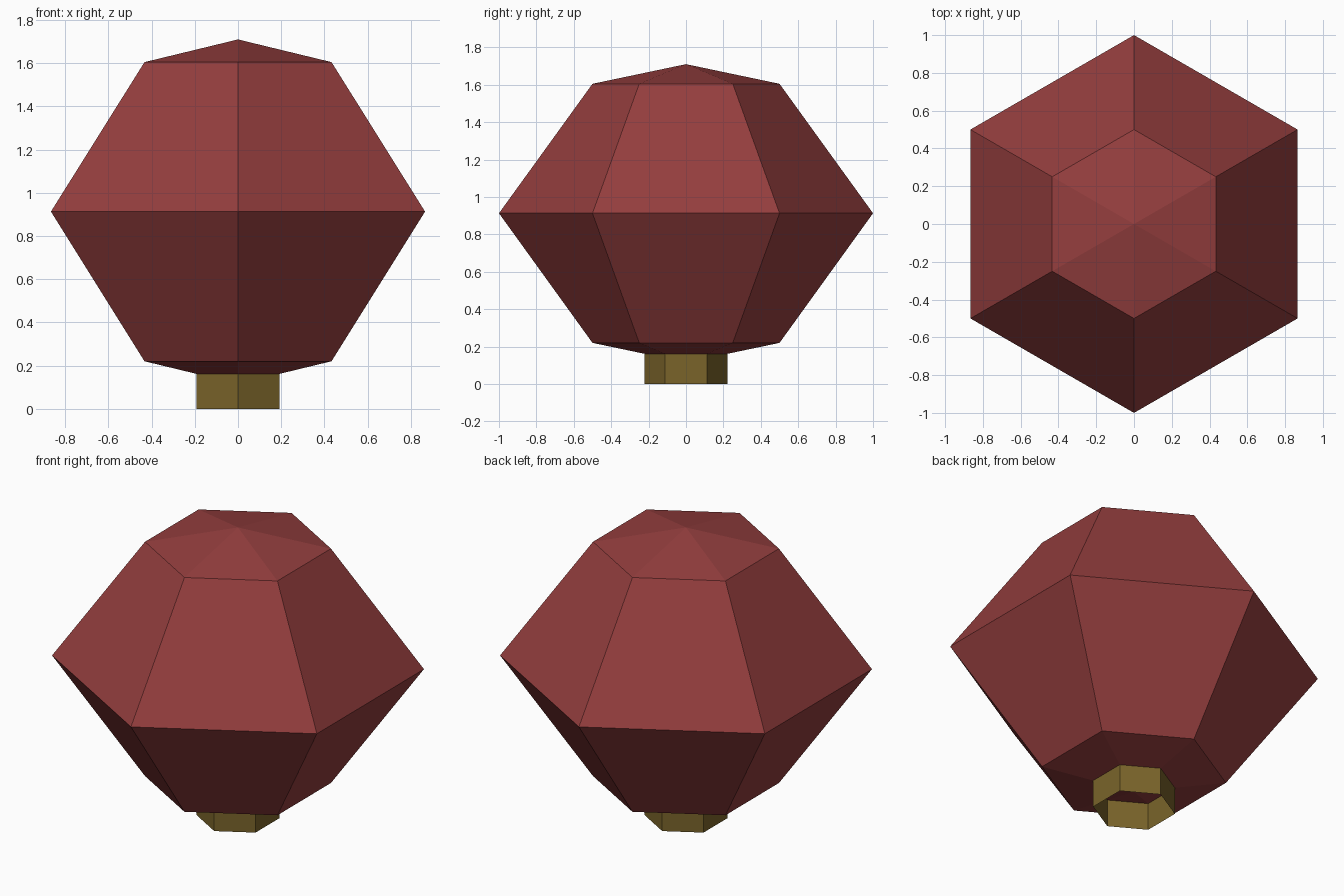
import bpy
import bmesh
from math import cos, sin, pi

SIDES = 6

if "Cube" in bpy.data.objects:
    bpy.data.objects.remove(bpy.data.objects["Cube"], do_unlink=True)


def make_material(name, color):
    mat = bpy.data.materials.new(name)
    mat.use_nodes = True
    mat.diffuse_color = color
    mat.node_tree.nodes["Principled BSDF"].inputs["Base Color"].default_value = color
    return mat


def lathe(name, profile, mat):
    """Six-sided solid from (radius, height) points; zero radius makes a tip."""
    bm = bmesh.new()
    rings = []
    for radius, z in profile:
        if radius == 0:
            rings.append([bm.verts.new((0, 0, z))] * SIDES)
        else:
            angles = [pi / 2 + 2 * pi * i / SIDES for i in range(SIDES)]
            rings.append([bm.verts.new((radius * cos(a), radius * sin(a), z)) for a in angles])
    for low, high in zip(rings, rings[1:]):
        for i in range(SIDES):
            j = (i + 1) % SIDES
            corners = dict.fromkeys((low[i], low[j], high[j], high[i]))
            bm.faces.new(list(corners))
    mesh = bpy.data.meshes.new(name)
    bm.to_mesh(mesh)
    bm.free()
    mesh.materials.append(mat)
    obj = bpy.data.objects.new(name, mesh)
    bpy.context.collection.objects.link(obj)
    return obj


red = make_material("dark red", (0.296, 0.048, 0.048, 1))
brass = make_material("dull brass", (0.195, 0.127, 0.023, 1))

# Faceted bauble body with shallow pointed caps
lathe("bauble_body", [(0, 0.115), (0.5, 0.22), (1, 0.913), (0.5, 1.605), (0, 1.71)], red)

# Open collar at the base
lathe("collar", [(0.222, 0), (0.222, 0.162)], brass)
